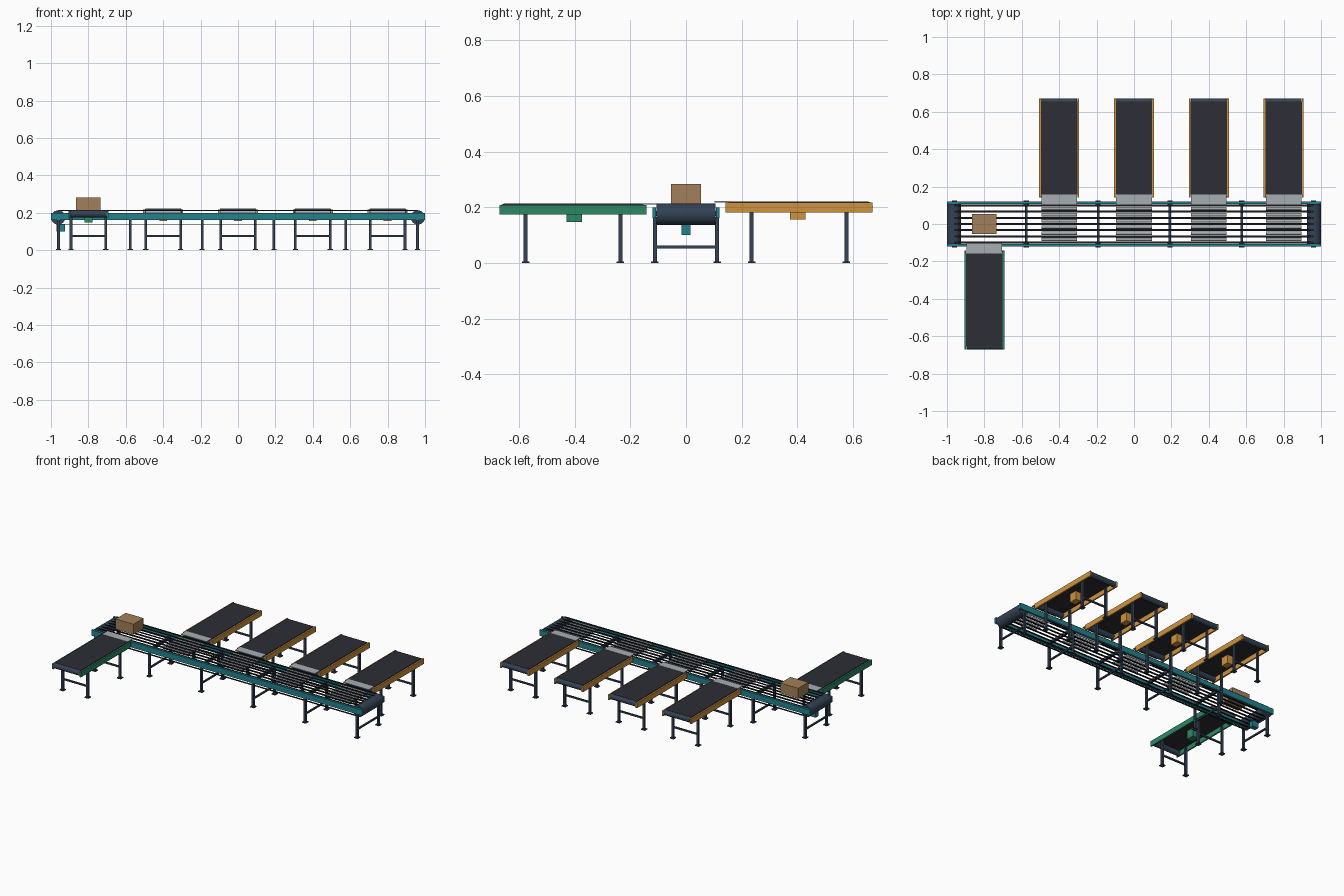
import bpy
import math

if "Cube" in bpy.data.objects:
    bpy.data.objects.remove(bpy.data.objects["Cube"])


def paint(name, rgb):
    m = bpy.data.materials.new(name)
    m.diffuse_color = (*rgb, 1)
    m.use_nodes = True
    m.node_tree.nodes["Principled BSDF"].inputs["Base Color"].default_value = m.diffuse_color
    return m


TEAL = paint("teal paint", (0.016, 0.22, 0.26))
GOLD = paint("amber paint", (0.62, 0.29, 0.05))
GREEN = paint("green paint", (0.025, 0.25, 0.13))
STEEL = paint("blue steel", (0.034, 0.055, 0.09))
BELT = paint("belt rubber", (0.026, 0.026, 0.037))
STRIP = paint("black strip", (0.012, 0.012, 0.015))
PLATE = paint("light metal", (0.38, 0.42, 0.45))
CARD = paint("cardboard", (0.37, 0.215, 0.10))


def box(name, x, y, z, mat):
    """Box from (min, max) ranges on each axis."""
    bpy.ops.mesh.primitive_cube_add(
        size=1, location=[(r[0] + r[1]) / 2 for r in (x, y, z)])
    o = bpy.context.object
    o.name = name
    o.scale = [r[1] - r[0] for r in (x, y, z)]
    bpy.ops.object.transform_apply(location=False, rotation=False, scale=True)
    o.data.materials.append(mat)
    return o


def roller(name, centre, radius, length, axis, mat, sides=24):
    rot = (0, math.pi / 2, 0) if axis == "x" else (math.pi / 2, 0, 0)
    bpy.ops.mesh.primitive_cylinder_add(
        vertices=sides, radius=radius, depth=length, location=centre, rotation=rot)
    o = bpy.context.object
    o.name = name
    o.data.materials.append(mat)
    bpy.ops.object.shade_smooth_by_angle(angle=math.radians(35))
    return o


def around(c, h):
    return (c - h, c + h)


def leg(name, x, y, top):
    box(name, around(x, 0.007), around(y, 0.007), (0, top), STEEL)
    box(name + "_foot", around(x, 0.014), around(y, 0.014), (0, 0.006), STEEL)


# Main line: side rails, end drums, drive
for s in (-1, 1):
    box("main_rail", (-1, 1), around(s * 0.114, 0.007), (0.162, 0.2), TEAL)
    roller("end_drum", (s * 0.962, 0, 0.175), 0.038, 0.212, "y", STEEL, 32)
box("main_motor", (-0.97, -0.925), around(0, 0.016), (0.10, 0.14), TEAL)

# Main line: narrow belt strips, upper and return runs
for i in range(-3, 4):
    for z in (0.212, 0.139):
        box("belt_strip", (-0.962, 0.962), around(i * 0.033, 0.005),
            around(z, 0.002), STRIP)

# Main line: leg frames
for i in range(6):
    x = -0.96 + i * 0.384
    for s in (-1, 1):
        leg("main_leg", x, s * 0.112, 0.165)
    box("main_brace", around(x, 0.005), (-0.11, 0.11), around(0.057, 0.005), STEEL)
    if 0 < i < 5:
        box("main_cross_beam", around(x, 0.007), (-0.108, 0.108), (0.168, 0.186), STEEL)


def side_conveyor(name, cx, d, top, mat):
    """Short belt conveyor leaving the main line towards d (+1 back, -1 front)."""
    def yr(a, b):
        return tuple(sorted((d * a, d * b)))
    for s in (-1, 1):
        box(name + "_rail", around(cx + s * 0.102, 0.005), yr(0.142, 0.67),
            (top - 0.039, top - 0.004), mat)
        for y in (0.236, 0.576):
            leg(name + "_leg", cx + s * 0.093, d * y, top - 0.012)
    box(name + "_belt", around(cx, 0.097), yr(0.158, 0.655), (top - 0.008, top), BELT)
    for y in (0.16, 0.653):
        roller(name + "_drum", (cx, d * y, top - 0.019), 0.018, 0.192, "x", STEEL)
    for y in (0.236, 0.576):
        box(name + "_brace", around(cx, 0.09), around(d * y, 0.005),
            around(0.076, 0.005), STEEL)
    box(name + "_motor", around(cx, 0.021), yr(0.374, 0.43),
        (top - 0.065, top - 0.008), mat)
    # bridge plate to the main line
    box(name + "_bridge", around(cx, 0.095), yr(0.103, 0.158),
        (top - 0.003, top + 0.001), PLATE)


side_conveyor("infeed", -0.8, -1, 0.213, GREEN)
for cx in (-0.4, 0, 0.4, 0.8):
    side_conveyor("outfeed", cx, 1, 0.221, GOLD)
    # transfer rollers between the belt strips
    for i in range(6):
        roller("transfer_roller", (cx, (i - 2.5) * 0.033, 0.204), 0.009, 0.19,
               "x", PLATE, 12)

# Parcel
box("parcel", (-0.867, -0.735), around(0, 0.053), (0.214, 0.283), CARD)
